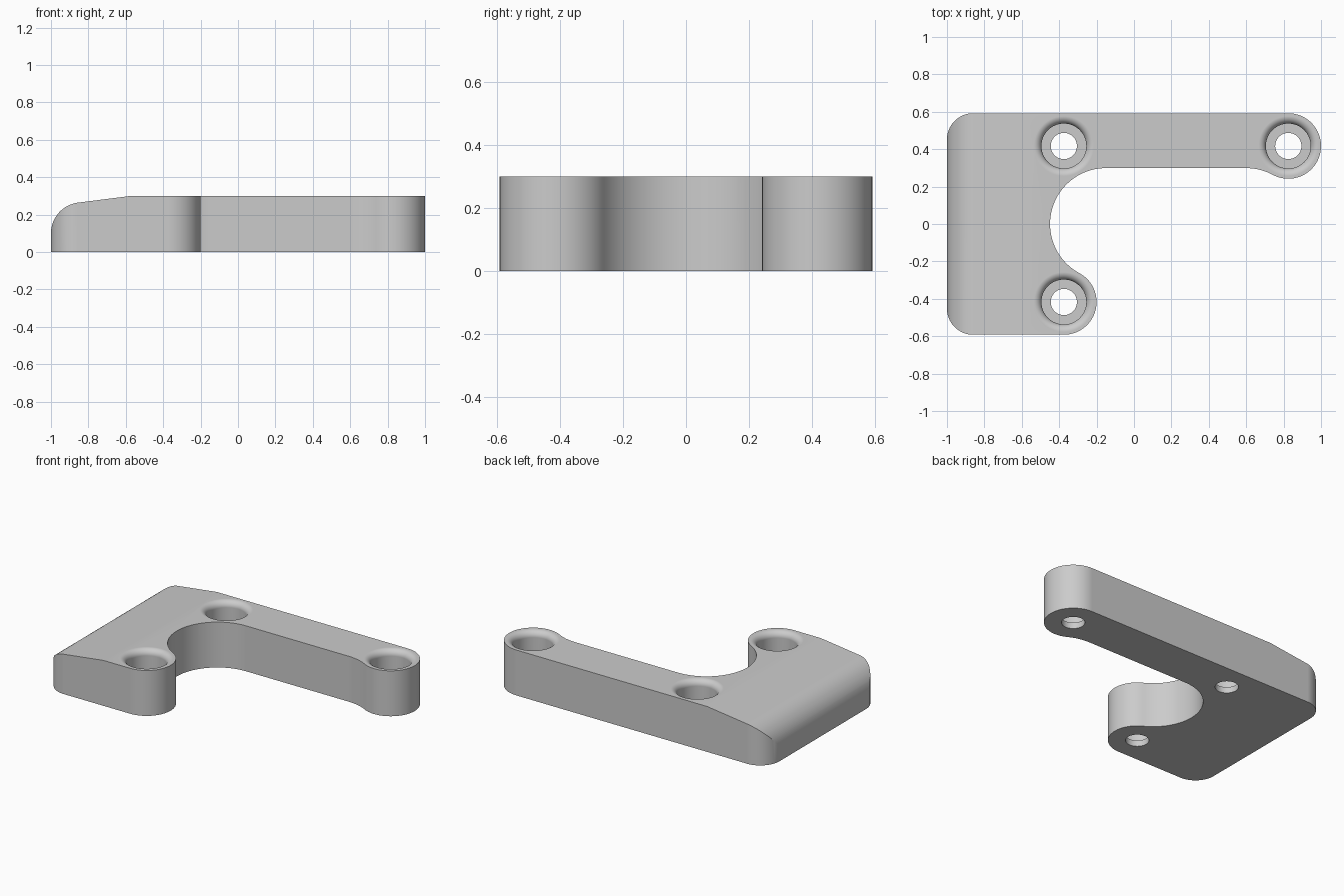
import bpy, bmesh
from math import sin, cos, pi, radians, degrees, atan2, hypot, sqrt

cube = bpy.data.objects.get("Cube")
if cube:
    bpy.data.objects.remove(cube, do_unlink=True)

HALF_Y, HEIGHT = 0.592, 0.30
BOSS_R, CORNER_R, FILLET_R = 0.175, 0.14, 0.30
BOSS_Y = HALF_Y - BOSS_R
LEFT_X, RIGHT_X = -0.375, 1 - BOSS_R      # screw hole columns


def arc(cx, cy, r, start, end, n=24):
    """Points on an arc, angles in degrees."""
    angles = [radians(start + (end - start) * i / n) for i in range(n + 1)]
    return [(cx + r * cos(a), cy + r * sin(a)) for a in angles]


def new_object(name, bm):
    bmesh.ops.remove_doubles(bm, verts=bm.verts, dist=1e-5)
    bmesh.ops.recalc_face_normals(bm, faces=bm.faces)
    mesh = bpy.data.meshes.new(name)
    bm.to_mesh(mesh)
    bm.free()
    obj = bpy.data.objects.new(name, mesh)
    bpy.context.collection.objects.link(obj)
    return obj


def prism(name, points, offset):
    """Extrude a closed 3D outline along an offset vector."""
    bm = bmesh.new()
    verts = [bm.verts.new(p) for p in points]
    bmesh.ops.remove_doubles(bm, verts=verts, dist=1e-5)
    face = bm.faces.new([v for v in verts if v.is_valid])
    extruded = bmesh.ops.extrude_face_region(bm, geom=[face])["geom"]
    moved = [g for g in extruded if isinstance(g, bmesh.types.BMVert)]
    bmesh.ops.translate(bm, verts=moved, vec=offset)
    return new_object(name, bm)


def lathe(name, profile, x, y, n=64):
    """Closed solid of revolution about a vertical axis at x, y."""
    bm = bmesh.new()
    rings = [[bm.verts.new((x + r * cos(2 * pi * i / n), y + r * sin(2 * pi * i / n), z))
              for i in range(n)] for r, z in profile]
    for low, high in zip(rings, rings[1:]):
        for i in range(n):
            j = (i + 1) % n
            bm.faces.new((low[i], low[j], high[j], high[i]))
    bm.faces.new(rings[0])
    bm.faces.new(rings[-1])
    return new_object(name, bm)


def combine(target, tool, operation):
    """Apply a boolean and discard its tool."""
    mod = target.modifiers.new("combine", 'BOOLEAN')
    mod.operation, mod.object, mod.solver = operation, tool, 'EXACT'
    bpy.context.view_layer.update()
    graph = bpy.context.evaluated_depsgraph_get()
    result = bpy.data.meshes.new_from_object(target.evaluated_get(graph))
    target.modifiers.clear()
    target.data = result
    bpy.data.objects.remove(tool, do_unlink=True)


# Plan outline: rounded corners, round bosses and a tangent circular cutout
cut_x = -0.15
to_cut = degrees(atan2(BOSS_Y, cut_x - LEFT_X))
cut_r = hypot(BOSS_Y, cut_x - LEFT_X) - BOSS_R
fillet_y = cut_r - FILLET_R
rise = BOSS_Y - fillet_y
fillet_x = RIGHT_X - sqrt((FILLET_R + BOSS_R) ** 2 - rise ** 2)
to_boss = degrees(atan2(rise, RIGHT_X - fillet_x))
corner_x, corner_y = CORNER_R - 1, HALF_Y - CORNER_R
outline = (arc(corner_x, -corner_y, CORNER_R, 180, 270)
           + arc(LEFT_X, -BOSS_Y, BOSS_R, -90, to_cut, 36)
           + arc(cut_x, 0, cut_r, 180 + to_cut, 90, 40)
           + arc(fillet_x, fillet_y, FILLET_R, 90, to_boss, 14)
           + arc(RIGHT_X, BOSS_Y, BOSS_R, to_boss - 180, 90, 48)
           + arc(corner_x, corner_y, CORNER_R, 90, 180))
bracket = prism("bracket", [(x, y, 0) for x, y in outline], (0, 0, HEIGHT))

# Side profile: rounded nose and shallow ramp along the left edge
nose = arc(-0.835, 0.1, 0.165, 180, 97.5)
side = [(-1, -0.1)] + nose + [(-0.57, HEIGHT), (-0.4, HEIGHT), (-0.4, 0.5), (-1.2, 0.5), (-1.2, -0.1)]
nose_cutter = prism("nose_cutter", [(x, -1, z) for x, z in side], (0, 2, 0))
combine(bracket, nose_cutter, 'DIFFERENCE')

# Counterbored screw holes with rounded mouths
lip = 0.04
mouth = arc(0.12 + lip, HEIGHT - lip, lip, 180, 90, 10)
hole = [(0.07, -0.1), (0.07, 0.04), (0.12, 0.04)] + mouth + [(0.12 + lip, 0.4)]
for x, y in ((LEFT_X, BOSS_Y), (LEFT_X, -BOSS_Y), (RIGHT_X, BOSS_Y)):
    combine(bracket, lathe("hole_cutter", hole, x, y), 'DIFFERENCE')

# Single grey finish
grey = bpy.data.materials.new("plain grey")
grey.use_nodes = True
colour = (0.6, 0.6, 0.6, 1)
grey.diffuse_color = colour
grey.node_tree.nodes["Principled BSDF"].inputs["Base Color"].default_value = colour
bracket.data.materials.clear()
bracket.data.materials.append(grey)
for face in bracket.data.polygons:
    face.material_index = 0

# Smooth curved walls, keep edges sharp
for obj in bpy.context.selected_objects:
    obj.select_set(False)
bracket.select_set(True)
bpy.context.view_layer.objects.active = bracket
bpy.ops.object.shade_smooth_by_angle(angle=radians(30))
normals = bracket.modifiers.new("flat_face_normals", 'WEIGHTED_NORMAL')
normals.keep_sharp = True
